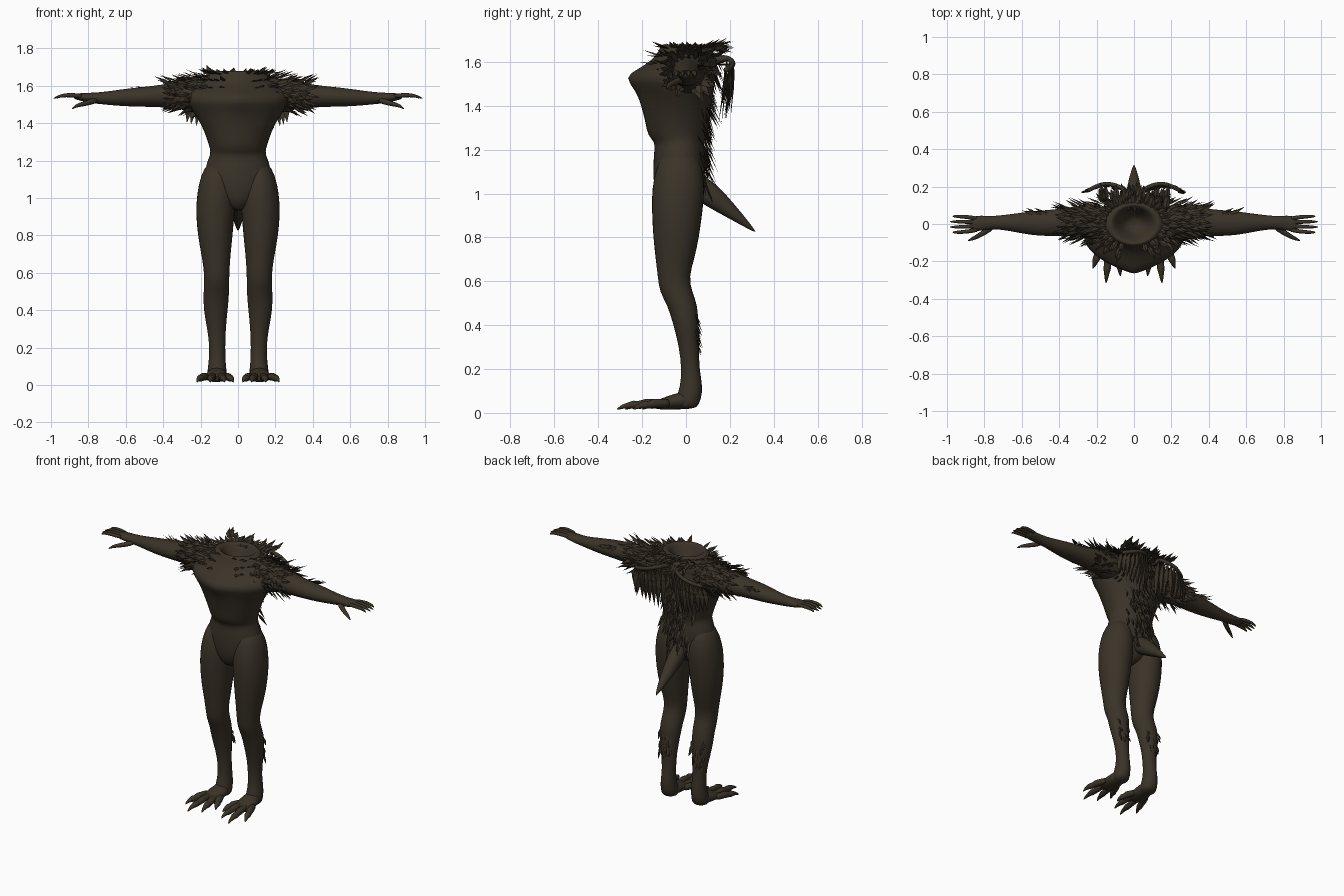
import bpy, bmesh, math, random
from mathutils import Vector

random.seed(7)
if "Cube" in bpy.data.objects:
    bpy.data.objects.remove(bpy.data.objects["Cube"])

COLOR = (0.042, 0.033, 0.021, 1)
hide = bpy.data.materials.new("dark_brown_hide")
hide.use_nodes = True
hide.diffuse_color = COLOR
shader = hide.node_tree.nodes["Principled BSDF"]
shader.inputs["Base Color"].default_value = COLOR
shader.inputs["Roughness"].default_value = 0.8


def finish(bm, name, smooth=True, levels=1):
    bmesh.ops.recalc_face_normals(bm, faces=bm.faces)
    mesh = bpy.data.meshes.new(name)
    bm.to_mesh(mesh)
    bm.free()
    mesh.materials.append(hide)
    for p in mesh.polygons:
        p.use_smooth = smooth
    obj = bpy.data.objects.new(name, mesh)
    bpy.context.collection.objects.link(obj)
    if levels:
        obj.modifiers.new("round", "SUBSURF").levels = levels
        obj.modifiers["round"].render_levels = levels
    return obj


def loft(name, rings, axis=None, sides=16, levels=1, keel=None):
    """Skin rings of (x, y, z, half_width, half_depth); fixed ring plane if axis is given."""
    bm = bmesh.new()
    loops = []
    centers = [Vector(r[:3]) for r in rings]
    for i, r in enumerate(rings):
        if axis == "z":
            u, v = Vector((1, 0, 0)), Vector((0, 1, 0))
        elif axis == "x":
            u, v = Vector((0, 1, 0)), Vector((0, 0, 1))
        else:
            t = (centers[min(i + 1, len(rings) - 1)] - centers[max(i - 1, 0)]).normalized()
            u = t.cross(Vector((0, 0, 1))).normalized()
            v = u.cross(t)
        loop = []
        for k in range(sides):
            a = 2 * math.pi * k / sides
            c, s = math.cos(a), math.sin(a)
            if keel and s < 0:                      # narrow the front to a ridge
                c *= abs(c) ** keel(r[2])
            loop.append(bm.verts.new(centers[i] + u * c * r[3] + v * s * r[4]))
        loops.append(loop)
    for a, b in zip(loops, loops[1:]):
        for k in range(sides):
            n = (k + 1) % sides
            bm.faces.new((a[k], a[n], b[n], b[k]))
    bm.faces.new(loops[0])
    bm.faces.new(loops[-1])
    return finish(bm, name, True, levels)


def feather(bm, base, direction, length, width, normal):
    """A thin ridged blade starting at base."""
    d = Vector(direction).normalized()
    base, n = Vector(base), Vector(normal)
    side = d.cross(n)
    if side.length < 0.01:
        side = d.orthogonal()
    side.normalize()
    up = side.cross(d)
    mid = base + d * length * 0.45
    b, l, r, t, ridge = [bm.verts.new(p) for p in (
        base, mid + side * width, mid - side * width,
        base + d * length, mid + up * width * 0.4)]
    for f in ((b, l, ridge), (b, ridge, r), (l, t, ridge), (ridge, t, r), (b, r, l), (l, r, t)):
        bm.faces.new(f)


def jitter(s):
    return Vector([random.uniform(-s, s) for _ in range(3)])


# Torso with a jutting breastbone and a hollow, open neck
def breast(z):
    return 0.9 * max(0, 1 - abs(z - 1.54) / 0.14)


loft("torso", [
    (0, -.045, .93, .03, .05), (0, -.04, .97, .09, .09), (0, -.035, 1.04, .16, .115),
    (0, -.03, 1.12, .185, .12), (0, -.03, 1.19, .168, .117), (0, -.03, 1.235, .148, .11),
    (0, -.04, 1.26, .15, .135), (0, -.04, 1.32, .168, .145), (0, -.045, 1.4, .2, .16),
    (0, -.05, 1.47, .25, .18), (0, -.075, 1.53, .28, .21), (0, -.05, 1.565, .26, .175),
    (0, -.01, 1.61, .21, .14), (0, 0, 1.66, .16, .12), (0, 0, 1.685, .13, .11),
    (0, 0, 1.67, .105, .09), (0, 0, 1.6, .07, .06), (0, 0, 1.56, .03, .03)],
    "z", 24, 1, breast)

for s, side in ((1, "left"), (-1, "right")):
    # Leg
    loft(side + "_leg", [(s * x, y, z, w, d) for x, y, z, w, d in (
        (.1, -.03, 1.2, .06, .07), (.11, -.03, 1.12, .092, .108), (.116, -.035, 1.02, .106, .124),
        (.122, -.04, .92, .106, .118), (.122, -.045, .8, .095, .107), (.118, -.05, .7, .08, .09),
        (.114, -.058, .62, .07, .072), (.114, -.046, .55, .068, .076), (.116, -.015, .49, .07, .07),
        (.12, .0, .4, .066, .058), (.115, .014, .3, .05, .046), (.11, .02, .2, .042, .041),
        (.112, .026, .12, .046, .052), (.112, .01, .06, .055, .06), (.112, 0, .015, .05, .05))], "z")
    # Foot with four clawed toes
    loft(side + "_foot", [(s * .112, .05, .05, .03, .03), (s * .112, .01, .06, .05, .045),
                          (s * .115, -.06, .05, .062, .036), (s * .118, -.12, .038, .065, .024),
                          (s * .118, -.15, .034, .04, .016)], None, 12)
    for i, (x, y) in enumerate(((.025, -.2), (.072, -.28), (.15, -.318), (.22, -.24))):
        a, b = Vector((s * (.115 + (x - .115) * .45), -.07, .045)), Vector((s * x, y, .012))
        path = []
        for t, z, w in ((0, .045, .024), (.3, .043, .022), (.45, .045, .026), (.58, .036, .018),
                        (.68, .038, .024), (.76, .034, .016), (.88, .03, .012), (1, .014, .002)):
            p = a.lerp(b, t)
            path.append((p.x, p.y, z, w, w * .95))
        loft(f"{side}_toe_{i + 1}", path, None, 8)
    # Arm
    loft(side + "_arm", [(s * x, y, z, w, d) for x, y, z, w, d in (
        (.1, 0, 1.55, .07, .08), (.2, .01, 1.545, .1, .1), (.28, .015, 1.55, .088, .083),
        (.36, .012, 1.548, .075, .066), (.45, .005, 1.543, .072, .058), (.54, .004, 1.54, .066, .052),
        (.62, .006, 1.536, .053, .046), (.7, .008, 1.534, .04, .036), (.765, .008, 1.534, .034, .03),
        (.82, .004, 1.538, .043, .024), (.86, .002, 1.542, .04, .018), (.88, 0, 1.542, .025, .01))], "x")
    # Fingers and thumb with claw tips
    for i in range(4):
        y = .036 - i * .025
        tip = .96 + .03 * math.sin(math.pi * (i + .5) / 4)
        loft(f"{side}_finger_{i + 1}", [
            (s * .83, y * .8, 1.544, .012, .013), (s * .88, y, 1.55, .012, .013),
            (s * .92, y * 1.1, 1.55, .011, .012), (s * .955, y * 1.15, 1.545, .009, .009),
            (s * tip, y * 1.15, 1.532, .002, .002)], None, 8)
    loft(side + "_thumb", [
        (s * .75, -.01, 1.525, .02, .018), (s * .8, -.045, 1.51, .016, .016),
        (s * .84, -.068, 1.5, .013, .013), (s * .865, -.08, 1.493, .01, .01),
        (s * .89, -.09, 1.475, .002, .002)], None, 8)

    # Shoulder ruff: rows of feathers wrapped round the upper arm
    bm = bmesh.new()
    for row in range(8):
        x = .13 + row * .03
        r = .115 - row * .006
        for k in range(15):
            a = math.radians(-60 + k * 300 / 14) + random.uniform(-.1, .1)
            n = Vector((0, math.cos(a), math.sin(a)))
            base = Vector((s * x, .012, 1.55)) + n * r * (.9 if n.z > 0 else .75)
            d = Vector((s * 1, 0, -.1)) + n * .45 + jitter(.25)
            feather(bm, base, d, random.uniform(.07, .12), .015, n)
    # Collar feathers standing round the neck
    for row in range(3):
        for k in range(14):
            a = math.radians(-65 + k * 155 / 13) + random.uniform(-.05, .05)
            n = Vector((s * math.cos(a), math.sin(a), 0))
            base = Vector((n.x * (.13 + row * .035), n.y * (.1 + row * .02), 1.655 - row * .035))
            feather(bm, base, n + Vector((0, 0, .45 - row * .15)) + jitter(.2),
                    random.uniform(.06, .1), .015, (0, 0, 1))
    # Elbow tuft
    for k in range(8):
        feather(bm, (s * (.44 + .012 * k), .05, 1.565), Vector((s, .4, .25)) + jitter(.2),
                .08, .011, (0, 1, 1))
    finish(bm, side + "_shoulder_feathers", False, 0)

    # Calf tuft
    bm = bmesh.new()
    for k in range(22):
        z = .34 + .13 * random.random()
        x = .12 + random.uniform(-.045, .045)
        feather(bm, (s * x, .035, z), Vector((0, .45, -1)) + jitter(.2),
                random.uniform(.06, .1), .012, (0, 1, 0))
    finish(bm, side + "_calf_feathers", False, 0)

    # Small drooping wing: overlapping long feathers on an arched bone
    bm = bmesh.new()
    bone = []
    for k in range(9):
        t = k / 8
        p = Vector((s * (.05 + .2 * t), .185 + .035 * math.sin(math.pi * t) - .01 * t,
                    1.62 - .06 * t))
        bone.append((*p, .012, .014))
        for row in range(2):
            feather(bm, p + Vector((0, .004 * row, 0)),
                    Vector((s * .12 * t, -.08 - .05 * row, -1)) + jitter(.05),
                    (.3 - .14 * t) * (1 - .35 * row), .025, (0, 1, 0))
    finish(bm, side + "_wing_feathers", False, 0)
    loft(side + "_wing_bone", [(s * .04, .1, 1.6, .02, .02)] + bone, None, 8)

# Tail wedge
loft("tail", [(0, .02, 1.06, .05, .05), (0, .09, 1.01, .05, .06), (0, .16, .955, .046, .046),
              (0, .24, .89, .03, .026), (0, .32, .822, .003, .003)], None, 12)

# Mane running from the nape down the spine and over the tail
bm = bmesh.new()
for k in range(190):
    t = random.random()
    z = 1.66 - .58 * t
    x = random.gauss(0, .065 - .035 * t)
    y = .115 if z > 1.55 else .075 + .025 * max(0, (z - 1.3) / .25)
    feather(bm, (x, y - abs(x) * .25, z), Vector((x * 2, .38, -1)) + jitter(.2),
            random.uniform(.09, .16), .014, (0, 1, 0))
for k in range(34):
    t = random.random()
    feather(bm, (random.uniform(-.03, .03) * (1 - t), .08 + .15 * t, 1.06 - .15 * t),
            Vector((0, .85, -.8)) + jitter(.15), .08, .012, (0, 1, 1))
# Crest behind the neck
for k in range(46):
    x = random.uniform(-.17, .17)
    feather(bm, (x, .09 + random.uniform(-.03, .04), 1.66), Vector((x, .9, .1)) + jitter(.35),
            random.uniform(.07, .11), .018, (0, 0, 1))
finish(bm, "back_mane", False, 0)
